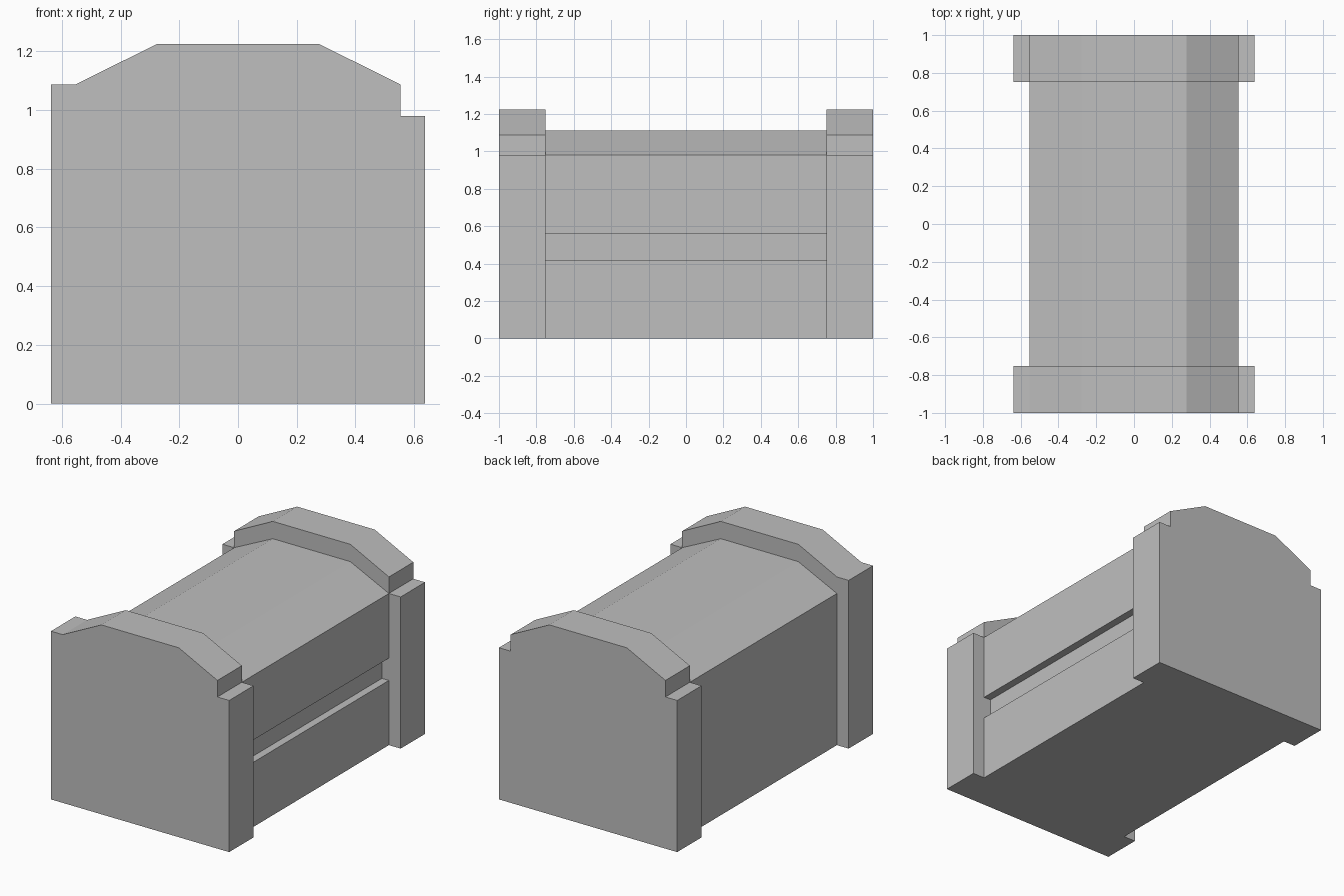
import bpy
import bmesh

cube = bpy.data.objects.get("Cube")
if cube:
    bpy.data.objects.remove(cube)

GREY = (0.52, 0.52, 0.52, 1.0)
grey = bpy.data.materials.new("plain grey")
grey.use_nodes = True
grey.diffuse_color = GREY
grey.node_tree.nodes["Principled BSDF"].inputs["Base Color"].default_value = GREY

HALF_BODY, HALF_FRAME, HALF_ROOF = 0.553, 0.637, 0.277
BODY_EAVE, FRAME_EAVE = 0.98, 1.087
BODY_TOP, FRAME_TOP = 1.112, 1.224
INNER_Y, OUTER_Y = 0.751, 1.0


def extrude_profile(name, outline, y0, y1):
    """Extrude a closed x-z outline along y into a solid."""
    bm = bmesh.new()
    face = bm.faces.new([bm.verts.new((x, y0, z)) for x, z in outline])
    result = bmesh.ops.extrude_face_region(bm, geom=[face])
    moved = [g for g in result["geom"] if isinstance(g, bmesh.types.BMVert)]
    bmesh.ops.translate(bm, verts=moved, vec=(0, y1 - y0, 0))
    bmesh.ops.recalc_face_normals(bm, faces=bm.faces)
    mesh = bpy.data.meshes.new(name)
    bm.to_mesh(mesh)
    bm.free()
    mesh.materials.append(grey)
    obj = bpy.data.objects.new(name, mesh)
    bpy.context.collection.objects.link(obj)
    return obj


def frame_side(sign, post_top):
    """Outline of one half of an end frame, from the ground to the roof."""
    points = [(HALF_FRAME, 0), (HALF_FRAME, post_top), (HALF_BODY, post_top)]
    if post_top < FRAME_EAVE:
        points.append((HALF_BODY, FRAME_EAVE))
    points.append((HALF_ROOF, FRAME_TOP))
    return [(sign * x, z) for x, z in points]


# Main body with a shallow slot along its left side
SLOT_LOW, SLOT_HIGH, SLOT_X = 0.418, 0.562, 0.503
body = [
    (-HALF_BODY, 0), (HALF_BODY, 0),
    (HALF_BODY, SLOT_LOW), (SLOT_X, SLOT_LOW),
    (SLOT_X, SLOT_HIGH), (HALF_BODY, SLOT_HIGH),
    (HALF_BODY, BODY_EAVE), (HALF_ROOF, BODY_TOP),
    (-HALF_ROOF, BODY_TOP), (-HALF_BODY, BODY_EAVE),
]
extrude_profile("chest_body", body, -INNER_Y, INNER_Y)

# End frames; the front frame has a taller post on its right
for name, y0, y1, right_post in (
    ("front_end_frame", -OUTER_Y, -INNER_Y, FRAME_EAVE),
    ("back_end_frame", INNER_Y, OUTER_Y, BODY_EAVE),
):
    outline = frame_side(1, BODY_EAVE) + frame_side(-1, right_post)[::-1]
    extrude_profile(name, outline, y0, y1)
